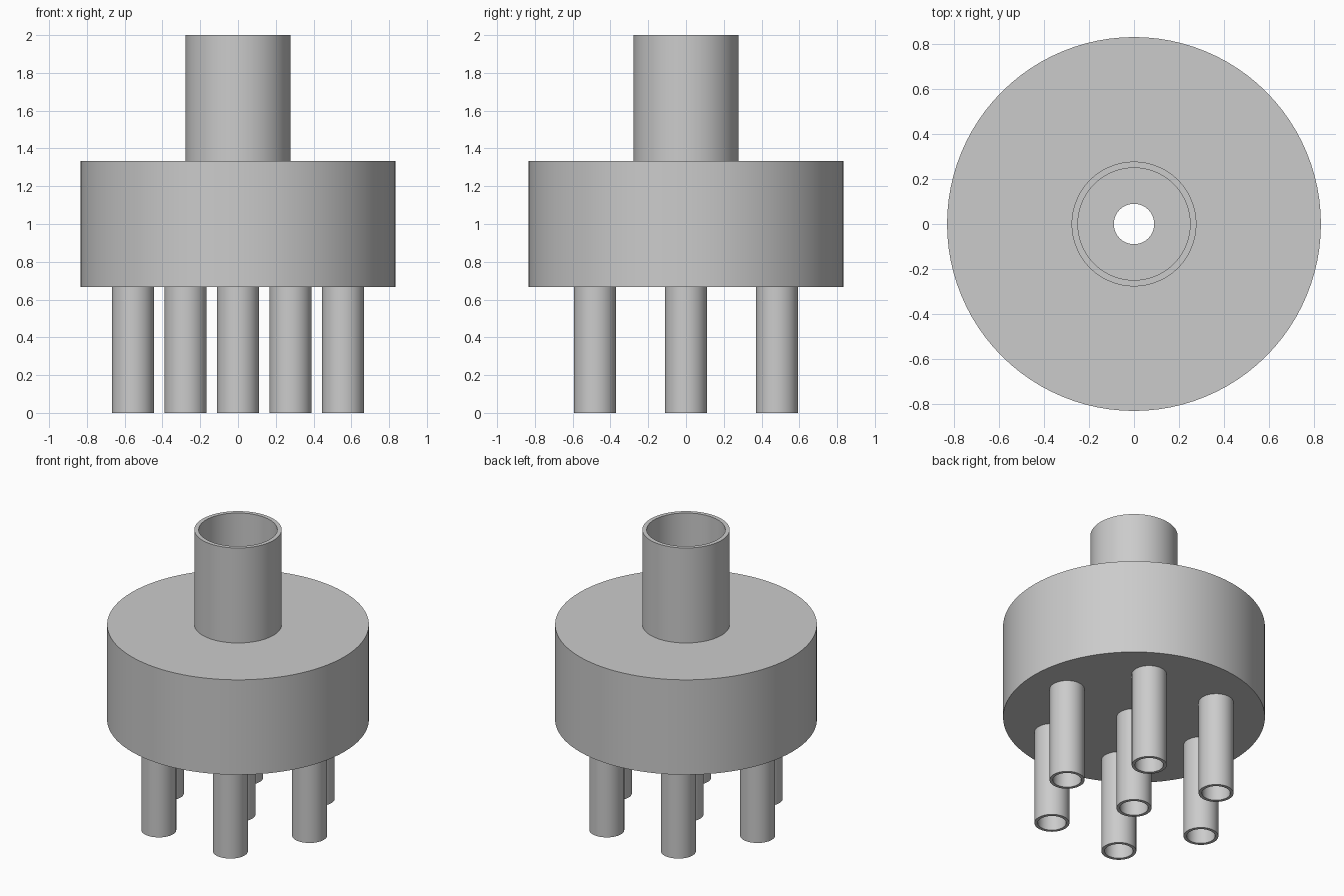
import bpy, math

if "Cube" in bpy.data.objects:
    bpy.data.objects.remove(bpy.data.objects["Cube"])

SEGMENTS = 96
BOTTOM, TOP, HEIGHT = 2 / 3, 4 / 3, 2.0
BODY_R, WALL = 0.833, 0.028
INLET_R, INLET_BORE = 0.278, 0.25
OUTLET_R, OUTLET_BORE = 0.111, 0.09
RING_R = 0.556

grey = bpy.data.materials.new("plain grey")
grey.use_nodes = True
colour = (0.6, 0.6, 0.6, 1)
grey.diffuse_color = colour
grey.node_tree.nodes["Principled BSDF"].inputs["Base Color"].default_value = colour


def cylinder(name, radius, z0, z1, x=0, y=0):
    bpy.ops.mesh.primitive_cylinder_add(
        vertices=SEGMENTS, radius=radius, depth=z1 - z0, location=(x, y, (z0 + z1) / 2))
    obj = bpy.context.object
    obj.name = name
    obj.data.materials.append(grey)
    return obj


def cut(obj, cutters):
    for cutter in cutters:
        mod = obj.modifiers.new("bore", 'BOOLEAN')
        mod.operation = 'DIFFERENCE'
        mod.solver = 'EXACT'
        mod.object = cutter
        bpy.context.view_layer.objects.active = obj
        bpy.ops.object.modifier_apply(modifier=mod.name)
        bpy.data.objects.remove(cutter)


def finish(obj):
    bpy.ops.object.select_all(action='DESELECT')
    obj.select_set(True)
    bpy.context.view_layer.objects.active = obj
    bpy.ops.object.shade_smooth_by_angle(angle=math.radians(30))


def pipe(name, radius, bore, z0, z1, x=0, y=0):
    obj = cylinder(name, radius, z0, z1, x, y)
    cut(obj, [cylinder("bore_cutter", bore, z0 - 0.1, z1 + 0.1, x, y)])
    finish(obj)


# One outlet in the middle and six around it
outlets = [(0, 0)] + [(RING_R * math.cos(math.radians(a)), RING_R * math.sin(math.radians(a)))
                      for a in range(0, 360, 60)]

# Hollow chamber, opened for the inlet above and the outlets below
chamber = cylinder("chamber", BODY_R, BOTTOM, TOP)
cutters = [cylinder("cavity_cutter", BODY_R - WALL, BOTTOM + WALL, TOP - WALL),
           cylinder("inlet_cutter", INLET_BORE, TOP - 0.1, TOP + 0.1)]
cutters += [cylinder("outlet_cutter", OUTLET_BORE, BOTTOM - 0.1, BOTTOM + 0.1, x, y)
            for x, y in outlets]
cut(chamber, cutters)
finish(chamber)

# Wide inlet pipe on top, narrow outlet pipes below
pipe("inlet_pipe", INLET_R, INLET_BORE, TOP, HEIGHT)
for i, (x, y) in enumerate(outlets):
    pipe(f"outlet_pipe_{i + 1}", OUTLET_R, OUTLET_BORE, 0, BOTTOM, x, y)
